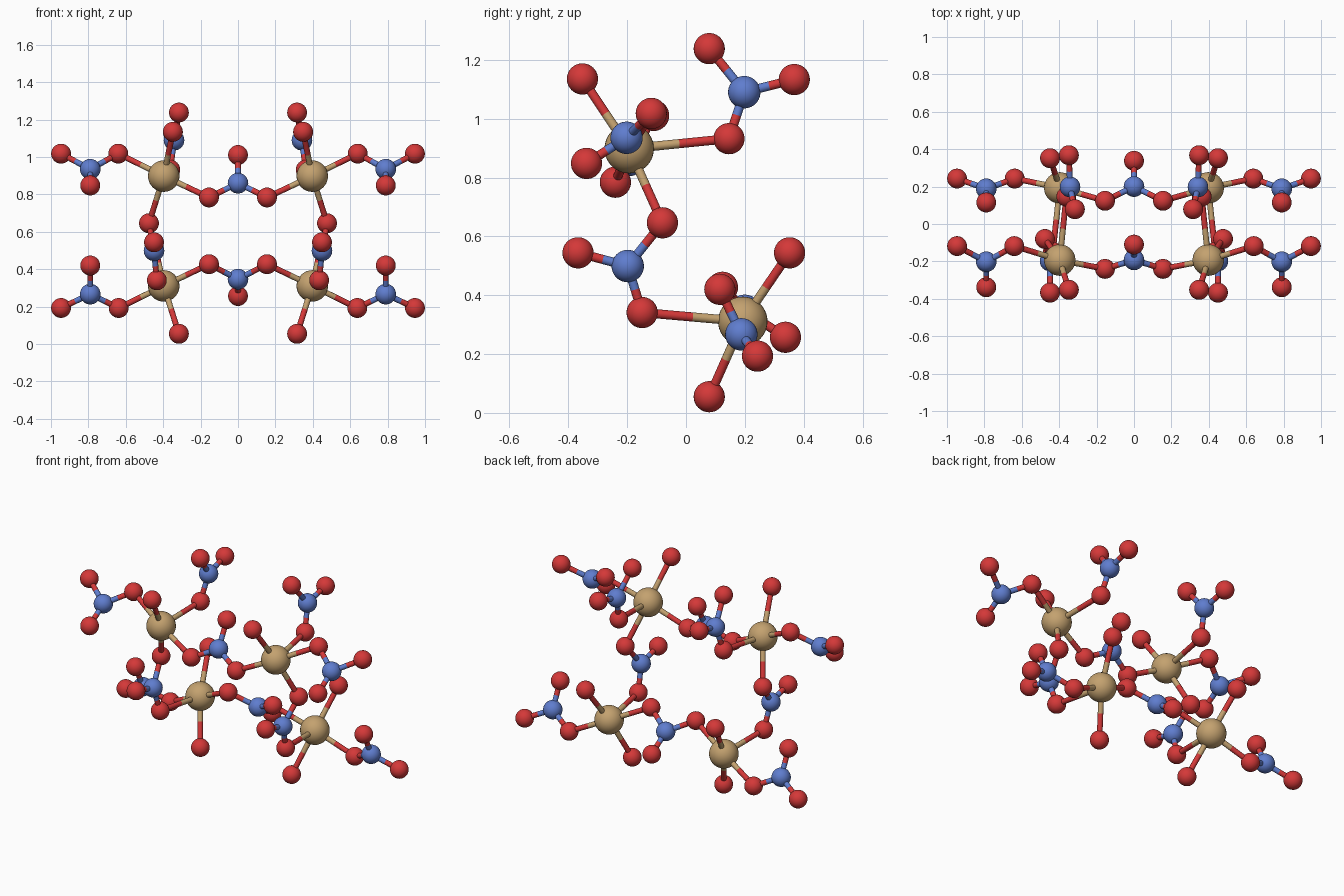
import bpy
from mathutils import Vector

if "Cube" in bpy.data.objects:
    bpy.data.objects.remove(bpy.data.objects["Cube"])


def material(name, rgb):
    m = bpy.data.materials.new(name)
    m.diffuse_color = (*rgb, 1)
    m.use_nodes = True
    m.node_tree.nodes["Principled BSDF"].inputs["Base Color"].default_value = m.diffuse_color
    return m


# kind: (radius, material)
KINDS = {
    "metal": (0.084, material("tan", (0.55, 0.36, 0.16))),
    "nitrogen": (0.055, material("blue", (0.115, 0.205, 0.62))),
    "oxygen": (0.053, material("red", (0.66, 0.04, 0.04))),
}
BOND_RADIUS = 0.0155


def finish(name, mat):
    o = bpy.context.object
    o.name = name
    o.data.materials.append(mat)
    bpy.ops.object.shade_smooth_by_angle()


def ball(kind, p):
    r, mat = KINDS[kind]
    bpy.ops.mesh.primitive_uv_sphere_add(segments=32, ring_count=20, radius=r, location=p)
    finish(kind + "_atom", mat)


def half_bond(kind, a, b):
    d = b - a
    bpy.ops.mesh.primitive_cylinder_add(
        vertices=16, radius=BOND_RADIUS, depth=d.length, location=(a + b) / 2,
        rotation=d.to_track_quat('Z', 'Y').to_euler())
    finish(kind + "_bond", KINDS[kind][1])


# Atoms of the right half; those at x = 0 sit on the mirror plane
ATOMS = {
    # metal centres
    "M1": (0.397, -0.193, 0.898), "M2": (0.397, 0.193, 0.311),
    # terminal oxygens
    "O1": (0.348, -0.352, 1.135), "O2": (0.449, 0.352, 0.544), "O3": (0.316, 0.079, 0.055),
    # upper back nitrate
    "N1": (0.342, 0.198, 1.09), "O4": (0.362, 0.146, 0.932),
    "O5": (0.316, 0.079, 1.238), "O6": (0.348, 0.368, 1.133),
    # vertical bridging nitrate
    "N2": (0.449, -0.198, 0.499), "O7": (0.476, -0.08, 0.646),
    "O8": (0.449, -0.367, 0.544), "O9": (0.434, -0.149, 0.341),
    # upper outer nitrate
    "N3": (0.79, -0.202, 0.935), "O10": (0.64, -0.118, 1.018),
    "O11": (0.946, -0.118, 1.018), "O12": (0.79, -0.338, 0.848),
    # lower outer nitrate
    "N4": (0.79, 0.188, 0.267), "O13": (0.638, 0.243, 0.193),
    "O14": (0.946, 0.243, 0.193), "O15": (0.79, 0.115, 0.42),
    # upper middle nitrate
    "N5": (0, -0.192, 0.86), "O16": (0.155, -0.24, 0.784), "O17": (0, -0.11, 1.011),
    # lower middle nitrate
    "N6": (0, 0.2, 0.347), "O18": (0.155, 0.124, 0.427), "O19": (0, 0.338, 0.257),
}
LINKS = {
    "M1": "O1 O4 O7 O10 O16", "M2": "O2 O3 O9 O13 O18",
    "N1": "O4 O5 O6", "N2": "O7 O8 O9", "N3": "O10 O11 O12",
    "N4": "O13 O14 O15", "N5": "O16 O17", "N6": "O18 O19",
}
NAMES = {"M": "metal", "N": "nitrogen", "O": "oxygen"}

for side in (1, -1):
    pos = {k: Vector((side * x, y, z)) for k, (x, y, z) in ATOMS.items()}
    for key, p in pos.items():
        if side == 1 or p.x != 0:
            ball(NAMES[key[0]], p)
    # two-coloured bonds, split halfway
    for a, ends in LINKS.items():
        for b in ends.split():
            if side == -1 and pos[a].x == 0 and pos[b].x == 0:
                continue
            mid = (pos[a] + pos[b]) / 2
            half_bond(NAMES[a[0]], pos[a], mid)
            half_bond(NAMES[b[0]], pos[b], mid)
